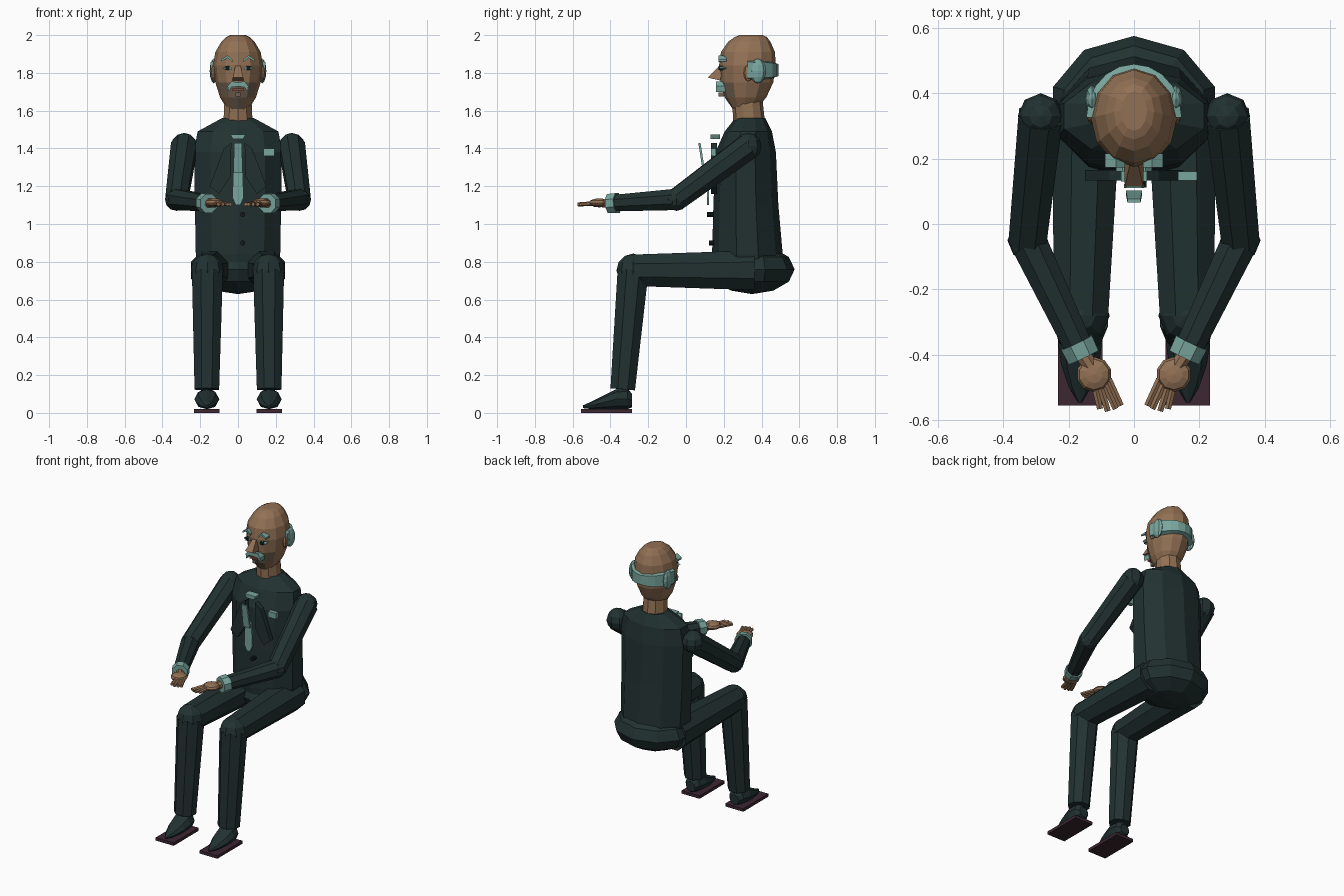
import bpy, bmesh
from math import sin, cos, pi
from mathutils import Vector as V

cube = bpy.data.objects.get("Cube")
if cube:
    bpy.data.objects.remove(cube)


def material(name, rgb):
    m = bpy.data.materials.new(name)
    m.use_nodes = True
    m.diffuse_color = (*rgb, 1)
    m.node_tree.nodes["Principled BSDF"].inputs["Base Color"].default_value = (*rgb, 1)
    return m


SUIT = material("dark suit", (.016, .031, .031))
SKIN = material("skin", (.29, .165, .09))
PALE = material("pale linen and hair", (.19, .38, .34))
SOLE = material("maroon sole", (.045, .02, .031))
DARK = material("near black", (.006, .01, .01))
LIP = material("lip", (.25, .07, .05))
CHIN = material("grey stubble", (.17, .12, .085))


def loft(name, rings, mat):
    """Skin a list of equal-length point loops and cap both ends."""
    bm = bmesh.new()
    loops = [[bm.verts.new(p) for p in r] for r in rings]
    n = len(loops[0])
    for a, b in zip(loops, loops[1:]):
        for i in range(n):
            j = (i + 1) % n
            bm.faces.new((a[i], a[j], b[j], b[i]))
    bm.faces.new(loops[0])
    bm.faces.new(loops[-1])
    bmesh.ops.recalc_face_normals(bm, faces=bm.faces)
    me = bpy.data.meshes.new(name)
    bm.to_mesh(me)
    bm.free()
    me.materials.append(mat)
    ob = bpy.data.objects.new(name, me)
    bpy.context.collection.objects.link(ob)
    return ob


def stack(name, rows, mat, n=10):
    """Horizontal ellipses: rows of (z, half width, half depth, centre y)."""
    return loft(name, [[(w * cos(pi / 2 + 2 * pi * i / n), y + d * sin(pi / 2 + 2 * pi * i / n), z)
                        for i in range(n)] for z, w, d, y in rows], mat)


def ball(name, c, r, mat, n=8, rows=6):
    rings = []
    for k in range(rows + 1):
        t = pi * k / rows
        s = max(sin(t), .03)
        rings.append([(c[0] + r[0] * s * cos(pi / 2 + 2 * pi * i / n),
                       c[1] + r[1] * s * sin(pi / 2 + 2 * pi * i / n),
                       c[2] - r[2] * cos(t)) for i in range(n)])
    return loft(name, rings, mat)


def tube(name, a, b, ra, rb, mat, n=8):
    """Tapered prism from a to b."""
    a, b = V(a), V(b)
    d = (b - a).normalized()
    u = d.cross(V((0, 0, 1)) if abs(d.z) < .9 else V((0, 1, 0))).normalized()
    w = d.cross(u)
    ang = [2 * pi * (i + .5) / n for i in range(n)]
    return loft(name, [[p + (u * cos(t) + w * sin(t)) * r / cos(pi / n) for t in ang]
                       for p, r in ((a, ra), (b, rb))], mat)


def plate(name, outline, y0, y1, mat):
    """Front-facing plate from an (x, z) outline."""
    return loft(name, [[(x, y, z) for x, z in outline] for y in (y0, y1)], mat)


def box(name, x, y, z, mat):
    return plate(name, [(x[0], z[0]), (x[1], z[0]), (x[1], z[1]), (x[0], z[1])], *y, mat)


# Body
stack("jacket", [(.74, .22, .18, .33), (.84, .235, .187, .325), (1.1, .24, .172, .317),
                 (1.38, .245, .16, .316), (1.49, .225, .125, .33), (1.56, .09, .08, .34)], SUIT)
ball("pelvis", (0, .35, .76), (.26, .225, .13), SUIT, 10)
stack("neck", [(1.52, .082, .085, .335), (1.66, .075, .08, .325)], SKIN)

# Head, with the lower front faces shaded as stubble
head = stack("head", [(1.605, .055, .06, .31), (1.67, .095, .11, .315), (1.75, .12, .14, .322),
                      (1.84, .132, .15, .325), (1.91, .12, .143, .328), (1.965, .088, .112, .335),
                      (1.99, .062, .085, .343), (2.0, .04, .06, .345)], SKIN, 12)
head.data.materials.append(CHIN)
for f in head.data.polygons:
    if f.center.z < 1.72 and f.center.y < .25:
        f.material_index = 1

# Hair band around the back of the head
arc = [pi * k / 10 for k in range(11)]
band = []
for t in arc:
    h = .04 + .012 * abs(cos(t))
    band.append([(r * cos(t), .325 + (r + .018) * sin(t), 1.815 + s * h)
                 for r, s in ((.118, -1), (.146, -.8), (.146, .8), (.118, 1))])
loft("hair_band", band, PALE)

# Face
tip, root = V((0, .12, 1.775)), V((0, .185, 1.845))
loft("nose", [[root + V(p) for p in ((-.012, 0, 0), (.012, 0, 0), (.01, .02, 0), (-.01, .02, 0))],
              [tip + V(p) for p in ((-.028, -.005, 0), (.028, -.005, 0), (.03, .06, -.015), (-.03, .06, -.015))]], SKIN)
box("mouth", (-.03, .03), (.166, .2), (1.705, 1.718), LIP)
box("lower_beard", (-.012, .012), (.172, .2), (1.675, 1.695), CHIN)

# Shirt front and jacket details
plate("collar_knot", [(-.04, 1.475), (-.028, 1.45), (.028, 1.45), (.04, 1.475)], .13, .18, PALE)
loft("tie_upper", [[(-w, y, z), (w, y, z), (w, y + .012, z), (-w, y + .012, z)]
                   for w, y, z in ((.02, .065, 1.43), (.025, .09, 1.27))], PALE)
loft("tie_lower", [[(-w, y, z), (w, y, z), (w, y + .012, z), (-w, y + .012, z)]
                   for w, y, z in ((.024, .11, 1.3), (.03, .11, 1.14), (.012, .11, 1.1))], PALE)
box("pocket_square", (.135, .192), (.133, .16), (1.36, 1.4), PALE)
for z, y in ((1.05, .12), (.9, .13)):
    tube("button", (.025, y - .008, z), (.025, y + .025, z), .013, .013, DARK)

# Mirrored parts
for side, s in (("right", -1), ("left", 1)):
    def P(x, y, z):
        return (s * x, y, z)

    # Face details
    plate(side + "_eye_white", [(s * x, z) for x, z in ((.03, 1.82), (.05, 1.84), (.082, 1.825), (.055, 1.812))],
          .178, .22, PALE)
    box(side + "_iris", sorted((s * .045, s * .066)), (.173, .2), (1.815, 1.836), DARK)
    plate(side + "_eyebrow", [(s * x, z) for x, z in
          ((.028, 1.87), (.055, 1.893), (.088, 1.872), (.088, 1.86), (.055, 1.879), (.03, 1.858))],
          .172, .215, PALE)
    plate(side + "_moustache", [(s * x, z) for x, z in
          ((0, 1.75), (.035, 1.755), (.055, 1.73), (.05, 1.7), (.035, 1.725), (0, 1.728))],
          .16, .21, PALE)
    ball(side + "_ear", P(.128, .33, 1.8), (.016, .025, .045), SKIN)
    ball(side + "_hair_tuft", P(.128, .38, 1.81), (.022, .045, .065), PALE)

    # Lapel
    plate(side + "_lapel", [(s * x, z) for x, z in
          ((.035, 1.43), (.075, 1.4), (.15, 1.2), (.1, 1.16), (.04, 1.25))], .133, .165, SUIT)

    # Arm
    shoulder, elbow, wrist = P(.285, .33, 1.41), P(.325, -.05, 1.13), P(.165, -.385, 1.11)
    ball(side + "_shoulder", shoulder, (.07, .07, .072), SUIT)
    tube(side + "_upper_arm", shoulder, elbow, .068, .058, SUIT)
    ball(side + "_elbow", elbow, (.062, .062, .06), SUIT)
    tube(side + "_forearm", elbow, wrist, .056, .043, SUIT)
    aim = (V(wrist) - V(elbow)).normalized()
    tube(side + "_cuff", V(wrist) - aim * .025, V(wrist) + aim * .025, .052, .05, PALE)

    # Hand
    tube(side + "_wrist", wrist, P(.13, -.44, 1.11), .025, .022, SKIN)
    ball(side + "_palm", P(.122, -.46, 1.112), (.054, .054, .024), SKIN, 10)
    for x0, y0, x1, y1 in ((.078, -.475, .04, -.555), (.09, -.49, .056, -.565),
                           (.104, -.495, .08, -.572), (.12, -.495, .104, -.565)):
        tube(side + "_finger", P(x0, y0, 1.108), P(x1, y1, 1.104), .0105, .009, SKIN, 6)

    # Leg
    hip, knee, ankle = P(.145, .36, .755), P(.162, -.28, .755), P(.165, -.335, .125)
    tube(side + "_thigh", hip, knee, .105, .083, SUIT)
    ball(side + "_knee", knee, (.088, .088, .088), SUIT)
    tube(side + "_shin", knee, ankle, .082, .065, SUIT)

    # Shoe and sole
    rows = ((-.285, .035, .03, .1), (-.31, .055, .02, .13), (-.37, .066, .02, .125),
            (-.43, .058, .02, .095), (-.5, .034, .02, .06), (-.545, .006, .025, .04))
    loft(side + "_shoe", [[(s * .165 + w * cos(pi * i / 4), y, (lo + hi) / 2 + (hi - lo) / 2 * sin(pi * i / 4))
                           for i in range(8)] for y, w, lo, hi in rows], SUIT)
    box(side + "_sole", sorted((s * .097, s * .233)), (-.555, -.285), (0, .02), SOLE)
